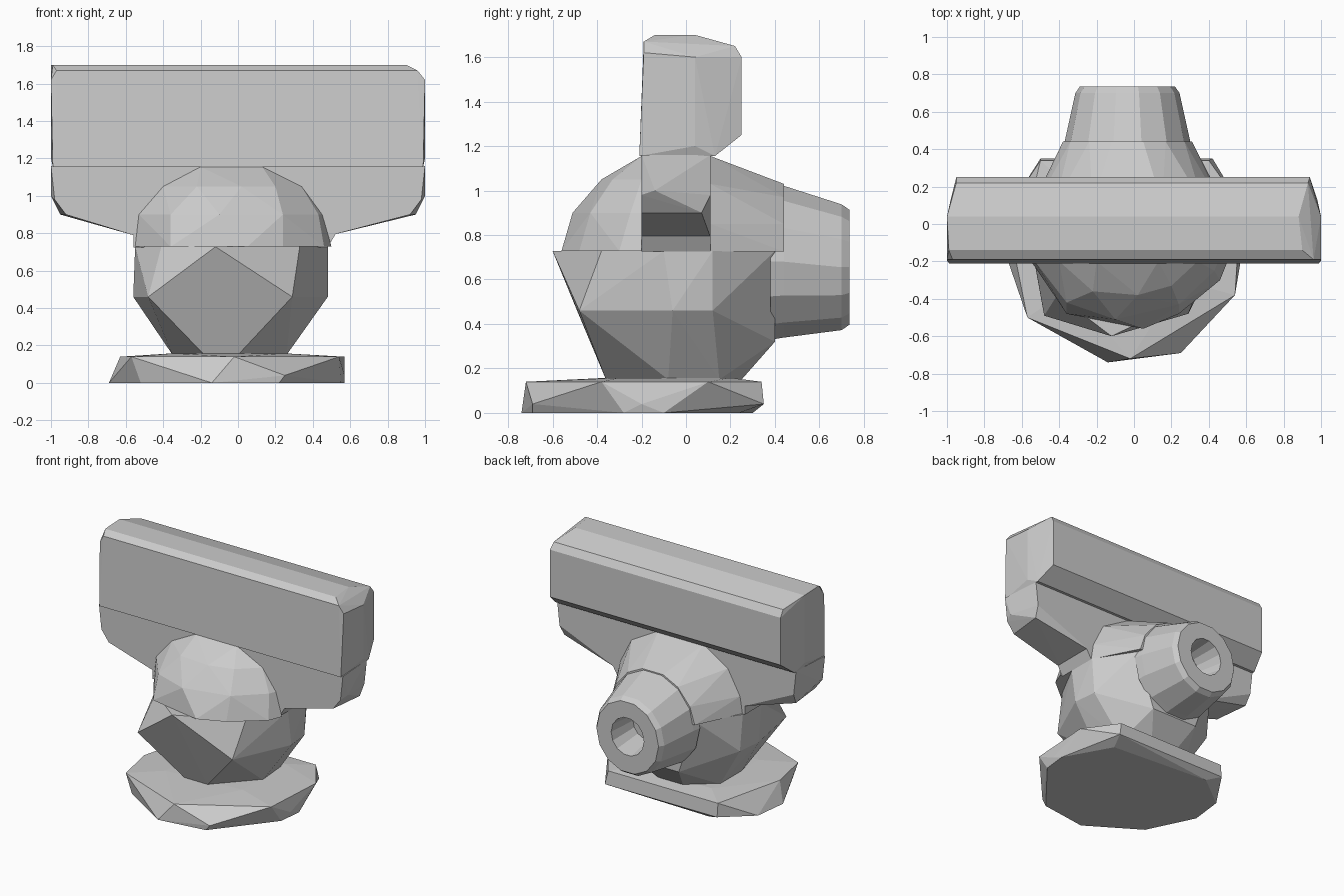
import bpy, bmesh
from math import sin, cos, pi


def finish(name, bm):
    bmesh.ops.recalc_face_normals(bm, faces=bm.faces[:])
    mesh = bpy.data.meshes.new(name)
    bm.to_mesh(mesh)
    bm.free()
    ob = bpy.data.objects.new(name, mesh)
    bpy.context.collection.objects.link(ob)
    return ob


def hull(name, pts):
    """Faceted chunk: convex hull of a few cross-section points."""
    bm = bmesh.new()
    for p in pts:
        bm.verts.new(p)
    res = bmesh.ops.convex_hull(bm, input=bm.verts[:])
    junk = [v for v in res["geom_interior"] + res["geom_unused"]
            if isinstance(v, bmesh.types.BMVert)]
    bmesh.ops.delete(bm, geom=list(set(junk)), context='VERTS')
    bmesh.ops.dissolve_limit(bm, angle_limit=0.02, verts=bm.verts[:], edges=bm.edges[:])
    return finish(name, bm)


def level(z, *xy):
    return [(x, y, z) for x, y in xy]


def slice_y(y, *xz):
    return [(x, y, z) for x, z in xz]


# Base plate
hull("base_plate",
     level(0, (-0.52, -0.5), (-0.14, -0.74), (0.22, -0.69), (0.55, -0.28),
           (0.57, -0.1), (0.38, 0.24), (-0.4, 0.3), (-0.66, 0.1), (-0.69, -0.15))
     + level(0.04, (0.25, -0.69), (0.57, -0.2), (0.42, 0.35), (-0.5, 0.35))
     + level(0.14, (-0.57, -0.5), (-0.02, -0.72), (0.54, -0.38), (0.57, 0.1),
             (0.4, 0.34), (-0.5, 0.34), (-0.63, -0.2))
     + level(0.158, (-0.35, -0.35), (0.25, -0.3), (0.25, 0.2), (-0.35, 0.2)))

# Faceted lower body
hull("lower_body",
     level(0.15, (-0.18, -0.36), (0.0, -0.36), (0.26, -0.08), (0.24, 0.15),
           (0.05, 0.25), (-0.15, 0.25), (-0.35, 0.1), (-0.35, -0.15))
     + level(0.46, (-0.48, -0.49), (0.29, -0.48), (0.48, -0.06), (0.46, 0.12),
             (-0.56, -0.05), (-0.54, 0.14))
     + level(0.32, (-0.22, 0.4), (0.16, 0.4))
     + level(0.728, (-0.12, -0.6), (-0.41, -0.38), (0.33, -0.38), (0.48, -0.1),
             (0.48, 0.12), (0.3, 0.4), (-0.36, 0.4), (-0.55, 0.12), (-0.55, -0.1)))

# Front dome
hull("front_dome",
     level(0.728, (-0.55, -0.2), (-0.36, -0.48), (0.05, -0.56), (0.24, -0.48),
           (0.46, -0.3), (0.5, -0.2))
     + level(0.9, (-0.53, -0.2), (-0.36, -0.42), (-0.1, -0.51), (0.24, -0.43),
             (0.43, -0.25), (0.45, -0.2))
     + level(1.05, (-0.4, -0.2), (-0.22, -0.36), (0.02, -0.38), (0.2, -0.33), (0.34, -0.2))
     + level(1.155, (-0.2, -0.2), (0.13, -0.2)))

# Core under the slab
hull("slab_seat",
     [(x, y, z) for x, z in ((-0.56, 0.725), (0.48, 0.725), (-0.56, 0.81), (0.53, 0.81))
      for y in (-0.2, 0.11)])

# Slab lower section
hull("slab_lower",
     slice_y(-0.2, (-1, 1.16), (1, 1.16), (-0.98, 0.98), (0.98, 0.98),
             (-0.92, 0.9), (0.92, 0.9), (-0.56, 0.79), (0.5, 0.79))
     + slice_y(-0.14, (-1, 1.0), (1, 1.0))
     + slice_y(0.07, (-0.95, 0.9), (0.95, 0.9))
     + slice_y(0.11, (-0.98, 1.16), (0.98, 1.16), (-0.96, 0.98), (0.96, 0.98),
               (-0.56, 0.79), (0.5, 0.79)))

# Slab upper section
hull("slab_upper",
     slice_y(-0.21, (-0.99, 1.155), (0.99, 1.155))
     + slice_y(-0.19, (-0.97, 1.67), (0.96, 1.67), (-1, 1.62), (1, 1.62))
     + slice_y(-0.14, (-0.99, 1.7), (0.9, 1.7))
     + slice_y(0.04, (-1, 1.7), (0.88, 1.7), (1, 1.6), (-1, 1.2), (1, 1.2))
     + slice_y(0.13, (-0.98, 1.155), (0.98, 1.155))
     + slice_y(0.22, (-0.95, 1.65), (0.93, 1.65))
     + slice_y(0.25, (-0.95, 1.6), (0.94, 1.6), (-0.95, 1.25), (0.94, 1.25)))

# Shoulder tapering back from the slab to the nozzle
hull("rear_shoulder",
     slice_y(0.11, (-0.54, 0.725), (0.48, 0.725), (-0.52, 0.85), (0.46, 0.85),
             (-0.42, 1.03), (0.37, 1.03), (-0.22, 1.155), (0.15, 1.155))
     + slice_y(0.44, (-0.38, 0.725), (0.31, 0.725), (-0.34, 0.85), (0.27, 0.85),
               (-0.24, 0.97), (0.17, 0.97), (-0.12, 1.03), (0.05, 1.03)))

# Rear nozzle with a hollow end: (y, centre z, radius)
N = 14
bm = bmesh.new()
rings = []
for y, cz, r in ((0.38, 0.68, 0.36), (0.44, 0.68, 0.35), (0.70, 0.655, 0.29),
                 (0.735, 0.655, 0.265), (0.735, 0.66, 0.14), (0.52, 0.67, 0.11)):
    rings.append([bm.verts.new((-0.035 + 0.96 * r * cos(2 * pi * i / N), y,
                                cz + r * sin(2 * pi * i / N))) for i in range(N)])
for a, b in zip(rings, rings[1:]):
    for i in range(N):
        j = (i + 1) % N
        bm.faces.new((a[i], a[j], b[j], b[i]))
bm.faces.new(rings[0])
bm.faces.new(rings[-1])
finish("rear_nozzle", bm)
